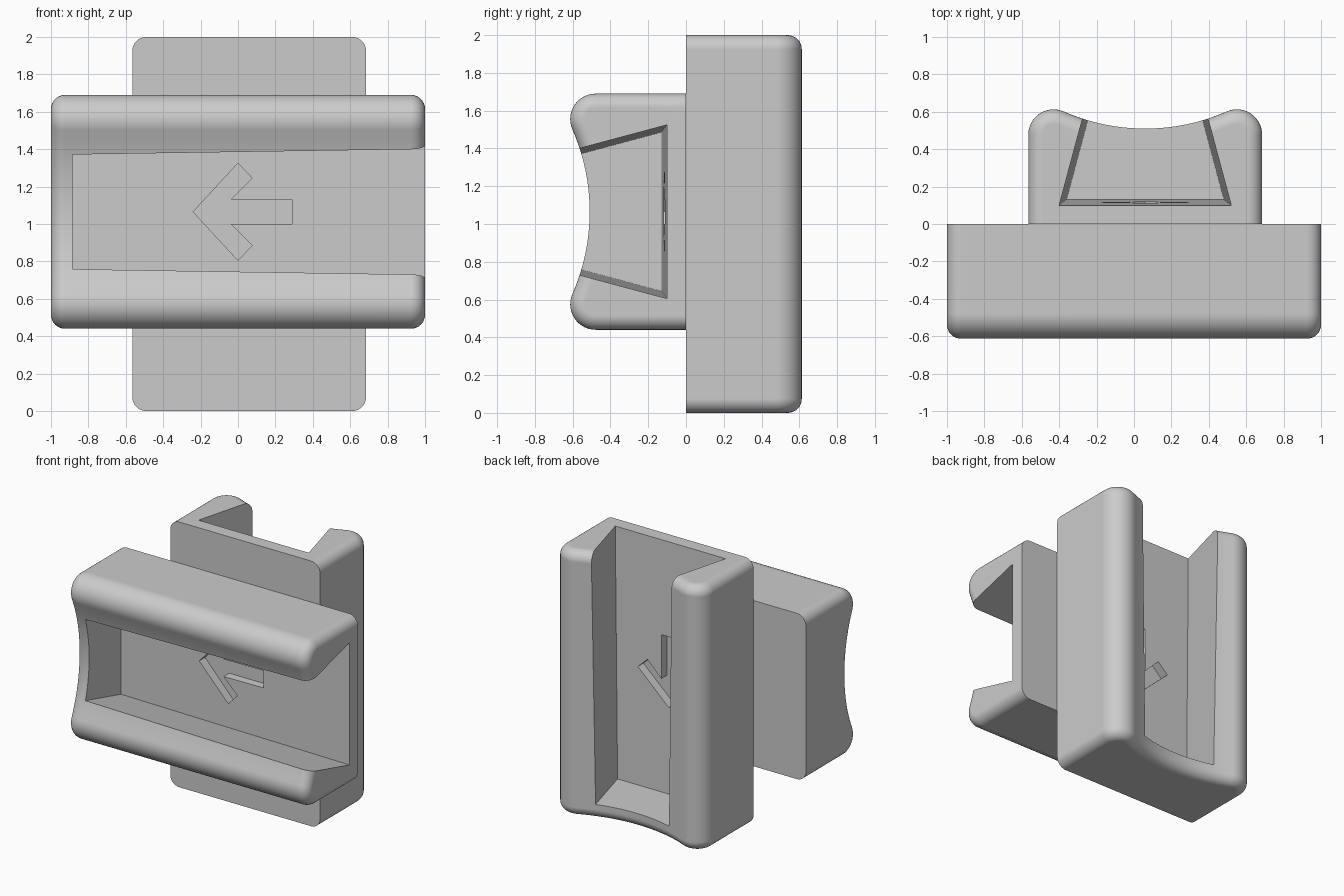
import bpy
import bmesh
from math import sin, cos, asin, pi, radians
from mathutils import Matrix

cube = bpy.data.objects.get("Cube")
if cube:
    bpy.data.objects.remove(cube, do_unlink=True)

grey = bpy.data.materials.new("plain grey")
grey.use_nodes = True
colour = (0.6, 0.6, 0.6, 1)
grey.diffuse_color = colour
grey.node_tree.nodes["Principled BSDF"].inputs["Base Color"].default_value = colour

# Local axes: u along the channel (open at +1), w across it, d outward from the base
HALF_W, LIP_R, LIP_D, DISH_R, DISH_D = 0.625, 0.135, 0.478, 1.08, 0.51
END_R = 0.075


def section(inset):
    """Outline with two rounded lips and a dished face, shrunk by inset."""
    lip_w = HALF_W - LIP_R
    touch = asin(lip_w / (DISH_R + LIP_R))
    r, dish = LIP_R - inset, DISH_R + inset
    half = [(HALF_W - inset, 0)]
    for i in range(15):
        a = (pi / 2 + touch) * i / 14
        half.append((lip_w + r * cos(a), LIP_D + r * sin(a)))
    for i in range(1, 11):
        a = touch * (1 - i / 10)
        half.append((dish * sin(a), DISH_D + DISH_R - dish * cos(a)))
    return half + [(-w, d) for w, d in reversed(half[:-1])]


def loft(name, rings):
    """Skin a list of equal point rings and cap both ends."""
    bm = bmesh.new()
    loops = [[bm.verts.new(p) for p in ring] for ring in rings]
    for a, b in zip(loops, loops[1:]):
        for i in range(len(a)):
            j = (i + 1) % len(a)
            bm.faces.new((a[i], a[j], b[j], b[i]))
    bm.faces.new(loops[0])
    bm.faces.new(loops[-1])
    bmesh.ops.recalc_face_normals(bm, faces=bm.faces)
    mesh = bpy.data.meshes.new(name)
    bm.to_mesh(mesh)
    bm.free()
    mesh.materials.append(grey)
    obj = bpy.data.objects.new(name, mesh)
    bpy.context.collection.objects.link(obj)
    return obj


def channel_ring(u):
    """Dovetail section, tapering towards the closed end."""
    t = (1 - u) / 1.885
    floor, half, top = 0.1 + 0.03 * t, 0.46 - 0.04 * t, 0.8
    mouth = half - (top - floor) * 0.268
    return [(u, -half, floor), (u, half, floor), (u, mouth, top), (u, -mouth, top)]


def carve(obj, cutter):
    cutter.hide_render = True
    mod = obj.modifiers.new("carve", "BOOLEAN")
    mod.operation, mod.solver, mod.object = "DIFFERENCE", "EXACT", cutter
    bpy.context.view_layer.objects.active = obj
    bpy.ops.object.modifier_apply(modifier=mod.name)
    bpy.data.objects.remove(cutter, do_unlink=True)


def holder(name, matrix):
    # Body with rounded ends
    steps = [i / 8 * pi / 2 for i in range(9)]
    stations = [(-1 + END_R * (1 - sin(a)), END_R * (1 - cos(a))) for a in reversed(steps)]
    stations += [(-u, inset) for u, inset in reversed(stations)]
    body = loft(name, [[(u, w, d) for w, d in section(inset)] for u, inset in stations])

    # Dovetail channel, open at one end
    carve(body, loft("channel_cutter", [channel_ring(-0.885), channel_ring(1.1)]))

    # Arrow recess in the channel floor
    half = [(-0.24, 0), (0, 0.26), (0.075, 0.18), (-0.04, 0.065), (0.29, 0.065)]
    arrow = half + [(u, -w) for u, w in reversed(half[1:])]
    carve(body, loft("arrow_cutter", [[(u, w, d) for u, w in arrow] for d in (0.05, 0.2)]))

    body.data.transform(matrix)
    bpy.ops.object.select_all(action="DESELECT")
    body.select_set(True)
    bpy.context.view_layer.objects.active = body
    bpy.ops.object.shade_smooth_by_angle(angle=radians(30))
    weighted = body.modifiers.new("flat_faces", "WEIGHTED_NORMAL")
    weighted.keep_sharp = True


# Two holders back to back, turned a quarter turn from each other
holder("front_holder", Matrix(((1, 0, 0, 0), (0, 0, -1, 0), (0, 1, 0, 1.065), (0, 0, 0, 1))))
holder("back_holder", Matrix(((0, 1, 0, 0.06), (0, 0, 1, 0), (1, 0, 0, 1), (0, 0, 0, 1))))
